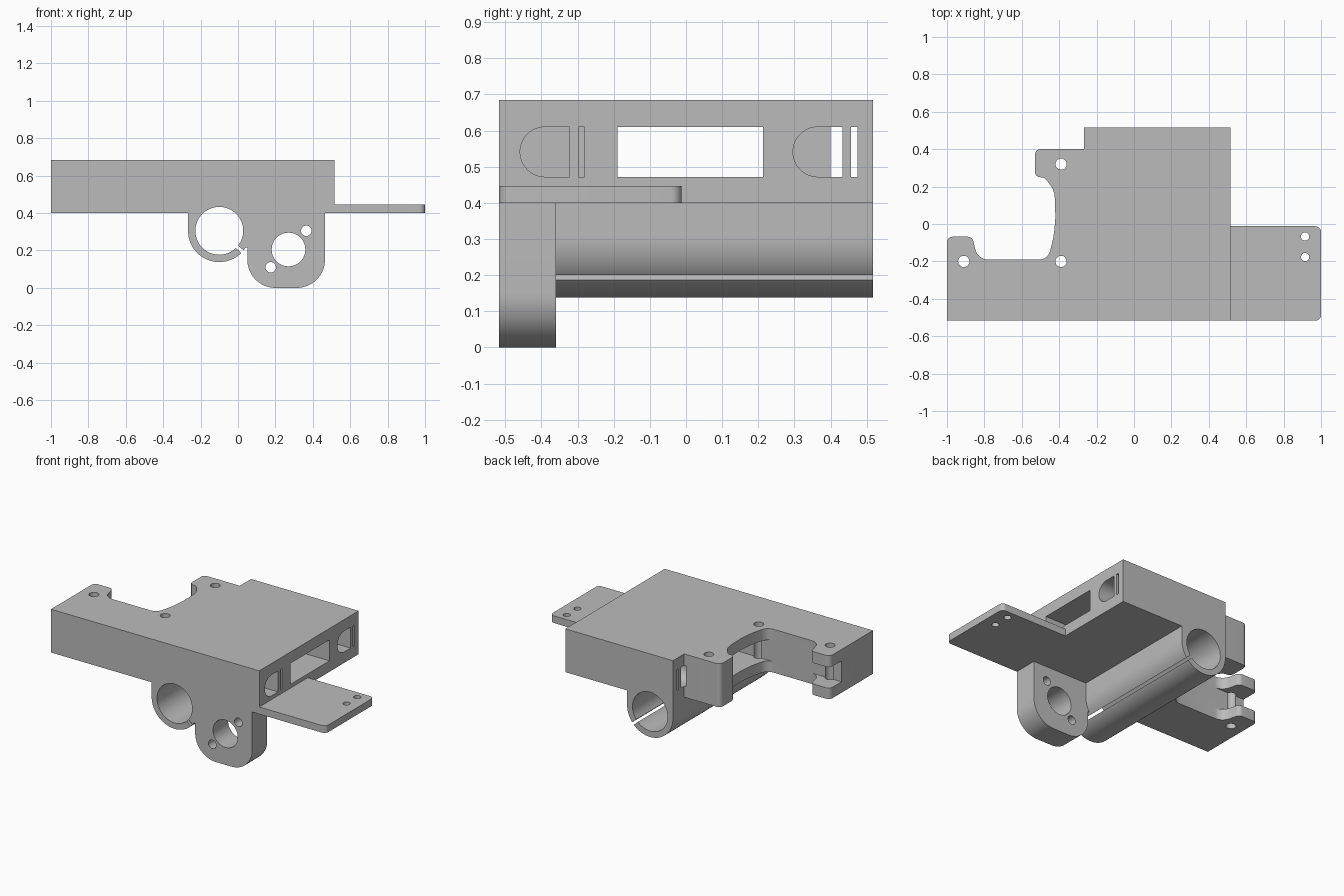
import bpy, bmesh, math
from mathutils import Vector

if "Cube" in bpy.data.objects:
    bpy.data.objects.remove(bpy.data.objects["Cube"])

grey = bpy.data.materials.new("light grey plastic")
grey.use_nodes = True
COLOUR = (0.5, 0.5, 0.5, 1)
grey.diffuse_color = COLOUR
grey.node_tree.nodes["Principled BSDF"].inputs["Base Color"].default_value = COLOUR

HALF = 0.517          # half depth of the block
BOTTOM, TOP = 0.4, 0.685


def arc(cx, cy, r, start, end, n=24):
    """Points along a circular arc, angles in degrees."""
    angles = [math.radians(start + (end - start) * i / n) for i in range(n + 1)]
    return [(cx + r * math.cos(a), cy + r * math.sin(a)) for a in angles]


def circle(cx, cy, r, n=48):
    return arc(cx, cy, r, 0, 360, n)[:-1]


def rect(a0, b0, a1, b1):
    return [(a0, b0), (a1, b0), (a1, b1), (a0, b1)]


def rounded(corners, n=8):
    """Outline from (a, b, radius) corners, with true arc fillets."""
    out = []
    for i, (a, b, r) in enumerate(corners):
        p = Vector((a, b))
        if r == 0:
            out.append((a, b))
            continue
        u = (Vector(corners[i - 1][:2]) - p).normalized()
        v = (Vector(corners[(i + 1) % len(corners)][:2]) - p).normalized()
        half = u.angle(v) / 2
        centre = p + (u + v).normalized() * r / math.sin(half)
        t = r / math.tan(half)
        s, e = p + u * t - centre, p + v * t - centre
        for k in range(n + 1):
            out.append(tuple(centre + s.slerp(e, k / n).normalized() * r))
    return out


def prism(name, outline, axis, lo, hi):
    """Extrude a flat outline along an axis."""
    place = {"x": lambda a, b, t: (t, a, b),
             "y": lambda a, b, t: (a, t, b),
             "z": lambda a, b, t: (a, b, t)}[axis]
    bm = bmesh.new()
    face = bm.faces.new([bm.verts.new(place(a, b, lo)) for a, b in outline])
    ext = bmesh.ops.extrude_face_region(bm, geom=[face])
    moved = [g for g in ext["geom"] if isinstance(g, bmesh.types.BMVert)]
    bmesh.ops.translate(bm, verts=moved, vec=place(0, 0, hi - lo))
    bmesh.ops.recalc_face_normals(bm, faces=bm.faces)
    mesh = bpy.data.meshes.new(name)
    bm.to_mesh(mesh)
    bm.free()
    mesh.materials.append(grey)
    ob = bpy.data.objects.new(name, mesh)
    bpy.context.collection.objects.link(ob)
    return ob


def combine(body, other, operation):
    """Apply a boolean and discard the helper."""
    mod = body.modifiers.new("boolean", "BOOLEAN")
    mod.operation, mod.solver, mod.object = operation, "EXACT", other
    bpy.context.view_layer.objects.active = body
    bpy.ops.object.modifier_apply(modifier=mod.name)
    bpy.data.objects.remove(other)


# Main block with the hooked bay on its right side
block_outline = rounded([
    (-1, -HALF, 0), (0.517, -HALF, 0), (0.517, HALF, 0), (-0.267, HALF, 0),
    (-0.267, 0.4, 0), (-0.53, 0.4, 0.03), (-0.53, 0.25, 0.03),
    (-0.48, 0.25, 0.04), (-0.425, 0.18, 0.12), (-0.42, 0.03, 0.4),
    (-0.43, -0.07, 0.4), (-0.46, -0.19, 0.06), (-0.835, -0.19, 0.07),
    (-0.865, -0.068, 0.03), (-1, -0.068, 0.03)])
body = prism("carriage_body", block_outline, "z", BOTTOM, TOP)

# Side tab
tab = rounded([(0.4, -HALF, 0), (1, -HALF, 0.03), (1, -0.012, 0.03), (0.4, -0.012, 0)])
combine(body, prism("side_tab", tab, "z", BOTTOM, 0.447), "UNION")

# Bearing tube under the block
TUBE_X, TUBE_Z, TUBE_R = -0.1, 0.305, 0.167
tube = arc(TUBE_X, TUBE_Z, TUBE_R, 180, 360, 48)
tube += [(TUBE_X + TUBE_R, 0.45), (TUBE_X - TUBE_R, 0.45)]
combine(body, prism("bearing_tube", tube, "y", -HALF, HALF), "UNION")

# Front nut boss
boss = rounded([(0.03, 0.45, 0), (0.03, 0.215, 0), (0.05, 0.215, 0),
                (0.05, 0, 0.15), (0.465, 0, 0.15), (0.465, 0.45, 0)], 16)
combine(body, prism("nut_boss", boss, "y", -HALF, -0.36), "UNION")

# Bore and clamping slit of the tube
cutters = [(circle(TUBE_X, TUBE_Z, 0.128, 64), "y", -0.6, 0.6)]
along = Vector((math.cos(math.radians(-42)), math.sin(math.radians(-42))))
across = Vector((-along.y, along.x)) * 0.009
centre = Vector((TUBE_X, TUBE_Z))
slit = [centre + along * d + across * s
        for d, s in ((0.1, -1), (0.195, -1), (0.195, 1), (0.1, 1))]
cutters.append(([tuple(p) for p in slit], "y", -0.6, 0.6))

# Nut boss holes
for x, z, r in ((0.27, 0.205, 0.09), (0.365, 0.305, 0.028), (0.175, 0.11, 0.028)):
    cutters.append((circle(x, z, r), "y", -0.6, -0.3))

# Vertical screw holes in the block and the tab
for x, y, r in ((-0.39, 0.32, 0.03), (-0.39, -0.2, 0.03), (-0.91, -0.2, 0.03),
                (0.915, -0.067, 0.022), (0.915, -0.177, 0.022)):
    cutters.append((circle(x, y, r, 32), "z", 0.3, 0.8))

# Window right through the block
Z0, Z1 = 0.472, 0.61
cutters.append((rect(-0.19, Z0, 0.213, Z1), "x", -1.1, 0.6))

# Two D-shaped pockets, each with a thin slit beside it
for y in (-0.39, 0.365):
    pocket = arc(y, (Z0 + Z1) / 2, 0.069, 90, 270) + [(y + 0.068, Z0), (y + 0.068, Z1)]
    cutters.append((pocket, "x", -0.28, 0.6))
    cutters.append((rect(y + 0.092, Z0, y + 0.109, Z1), "x", -0.28, 0.6))

for outline, axis, lo, hi in cutters:
    combine(body, prism("cutter", outline, axis, lo, hi), "DIFFERENCE")

# Smooth the round walls, keep the edges crisp
bpy.ops.object.select_all(action="DESELECT")
body.select_set(True)
bpy.context.view_layer.objects.active = body
bpy.ops.object.shade_smooth_by_angle(angle=math.radians(30))
